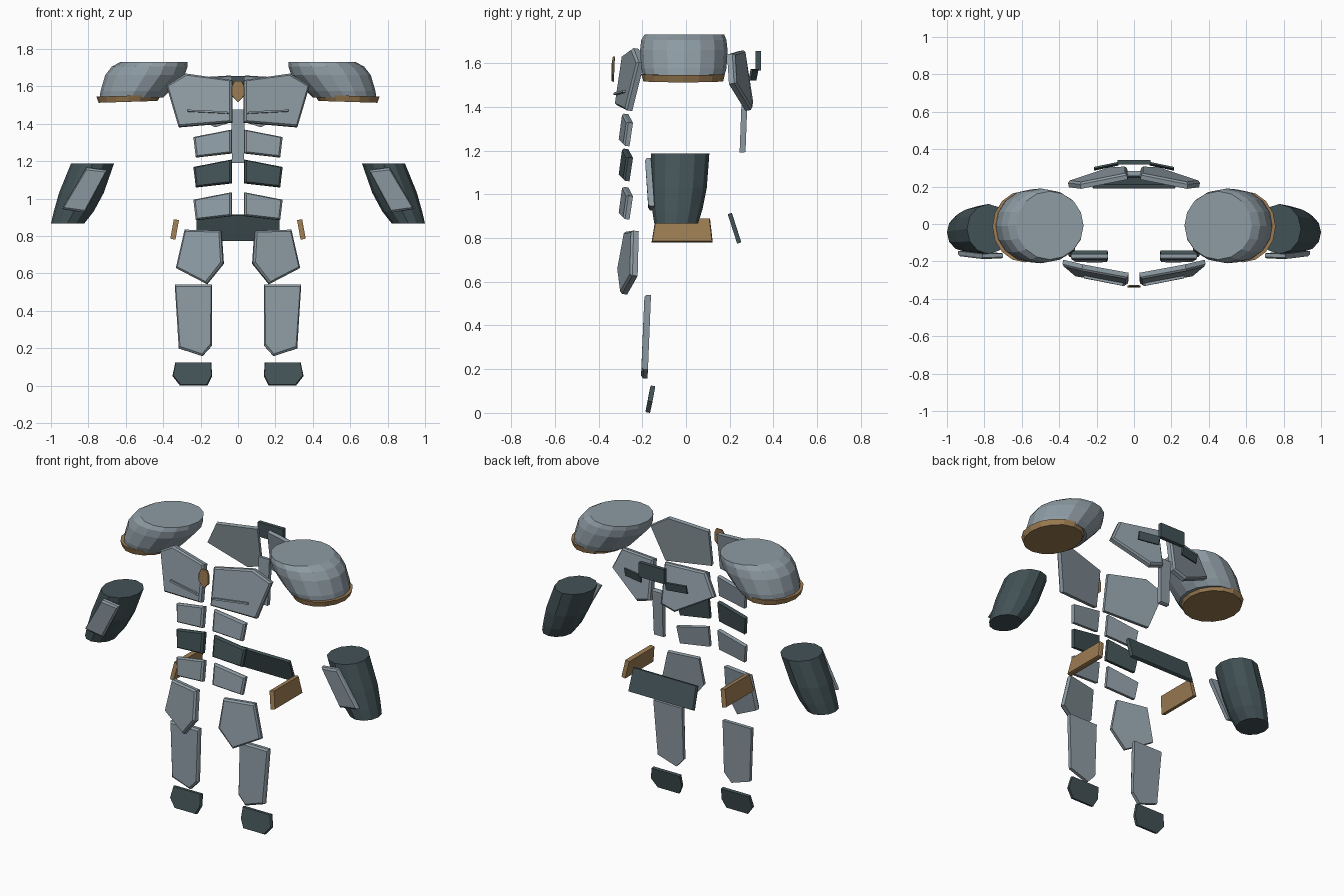
import bpy, bmesh, math
from mathutils import Vector


def material(name, rgb):
    m = bpy.data.materials.new(name)
    m.diffuse_color = (*rgb, 1)
    return m


GREY = material("plate_grey", (0.27, 0.33, 0.37))
DARK = material("dark_slate", (0.055, 0.085, 0.093))
BROWN = material("tan_brown", (0.33, 0.20, 0.085))


def loft(name, rings, mat):
    """Skin a stack of equal-length point rings and cap both ends."""
    bm = bmesh.new()
    loops = [[bm.verts.new(p) for p in ring] for ring in rings]
    n = len(loops[0])
    for a, b in zip(loops, loops[1:]):
        for i in range(n):
            j = (i + 1) % n
            bm.faces.new((a[i], a[j], b[j], b[i]))
    bm.faces.new(loops[0][::-1])
    bm.faces.new(loops[-1])
    bmesh.ops.recalc_face_normals(bm, faces=bm.faces)
    me = bpy.data.meshes.new(name)
    bm.to_mesh(me)
    bm.free()
    me.materials.append(mat)
    ob = bpy.data.objects.new(name, me)
    bpy.context.collection.objects.link(ob)


def pair(name, rings, mat):
    for side, s in (("left", 1), ("right", -1)):
        loft(f"{name}_{side}", [[(p[0] * s, p[1], p[2]) for p in r] for r in rings], mat)


def plate(name, pts, t, mat, out=(0, -1, 0), both=True, bevel=0.012):
    """Armour plate: outer outline with chamfered rim, thickened inwards."""
    pts = [Vector(p) for p in pts]
    c = sum(pts, Vector()) / len(pts)
    n = Vector()
    for a, b in zip(pts, pts[1:] + pts[:1]):
        n += (a - c).cross(b - c)
    n.normalize()
    if n.dot(Vector(out)) < 0:
        n = -n
    face = [p + (c - p).normalized() * bevel for p in pts]
    rim = [p - n * t * 0.3 for p in pts]
    back = [p - n * t for p in pts]
    (pair if both else loft)(name, [face, rim, back], mat)


def box(name, x, y, z, mat):
    loft(name, [[(x[0], y[0], h), (x[1], y[0], h), (x[1], y[1], h), (x[0], y[1], h)]
                for h in z], mat)


def oval(x0, x1, y0, y1, z, n=16, tilt=0.0):
    cx, cy, rx, ry = (x0 + x1) / 2, (y0 + y1) / 2, (x1 - x0) / 2, (y1 - y0) / 2
    return [(cx + rx * math.cos(k * math.tau / n), cy + ry * math.sin(k * math.tau / n),
             z + tilt * math.cos(k * math.tau / n)) for k in range(n)]


# Shoulder shells and their tan rims
pair("shoulder_shell", [oval(0.40, 0.74, -0.195, 0.175, 1.54),
                        oval(0.365, 0.735, -0.205, 0.185, 1.575),
                        oval(0.285, 0.71, -0.21, 0.19, 1.66),
                        oval(0.27, 0.675, -0.205, 0.185, 1.705),
                        oval(0.27, 0.63, -0.19, 0.175, 1.73)], GREY)
pair("shoulder_rim", [oval(0.43, 0.745, -0.195, 0.17, 1.517, tilt=-0.005),
                      oval(0.41, 0.757, -0.205, 0.178, 1.55, tilt=-0.005)], BROWN)

# Forearm guards with a raised plate on the front
pair("forearm", [oval(0.823, 1.0, -0.145, 0.055, 0.866, 12),
                 oval(0.772, 0.985, -0.155, 0.075, 0.93, 12),
                 oval(0.718, 0.957, -0.16, 0.095, 1.03, 12),
                 oval(0.663, 0.893, -0.16, 0.107, 1.187, 12)], DARK)
plate("forearm_plate", [(0.70, -0.185, 1.15), (0.81, -0.188, 1.165),
                        (0.94, -0.172, 0.945), (0.82, -0.172, 0.925)], 0.028, GREY)

# Chest plates, trim ridges and collar badge
plate("chest_plate", [(0.035, -0.295, 1.635), (0.28, -0.25, 1.67), (0.385, -0.225, 1.605),
                      (0.32, -0.28, 1.385), (0.035, -0.328, 1.41)], 0.035, GREY)
plate("chest_ridge", [(0.05, -0.333, 1.455), (0.06, -0.33, 1.466), (0.27, -0.288, 1.476),
                      (0.27, -0.29, 1.466)], 0.02, GREY, bevel=0.002)
plate("collar_badge", [(-0.035, -0.34, 1.60), (-0.02, -0.335, 1.63), (0.02, -0.335, 1.63),
                       (0.035, -0.34, 1.60), (0.035, -0.34, 1.55), (0, -0.34, 1.515),
                       (-0.035, -0.34, 1.55)], 0.01, BROWN, both=False, bevel=0.003)

# Three rows of abdomen plates
for row, (z, mat) in enumerate(((1.37, GREY), (1.21, DARK), (1.035, GREY)), 1):
    plate(f"abdomen_plate_{row}", [(0.035, -0.293, z), (0.24, -0.272, z - 0.04),
                                   (0.227, -0.288, z - 0.147), (0.035, -0.31, z - 0.125)],
          0.03, mat)

# Back plates, spine strip and small pack with wings
plate("back_plate", [(0.04, 0.272, 1.66), (0.29, 0.222, 1.645), (0.355, 0.23, 1.51),
                     (0.13, 0.306, 1.387), (0.04, 0.31, 1.415)], 0.035, GREY, (0, 1, 0))
plate("spine_strip", [(-0.037, 0.283, 1.475), (0.037, 0.283, 1.475),
                      (0.032, 0.272, 1.19), (-0.032, 0.272, 1.19)], 0.027, GREY,
      (0, 1, 0), False, 0.005)
box("back_pack", (-0.087, 0.087), (0.318, 0.342), (1.565, 1.655), DARK)
plate("pack_wing", [(0.085, 0.332, 1.57), (0.215, 0.305, 1.57),
                    (0.215, 0.295, 1.52), (0.085, 0.322, 1.52)], 0.01, DARK, (0, 1, 0),
      bevel=0.002)

# Rear belt and hip plates
plate("rear_belt", [(-0.22, 0.21, 0.915), (0.22, 0.21, 0.915),
                    (0.225, 0.253, 0.78), (-0.225, 0.253, 0.78)], 0.02, DARK,
      (0, 1, 0), False, 0.004)
plate("hip_plate", [(0.343, -0.14, 0.89), (0.343, 0.11, 0.89),
                    (0.362, 0.122, 0.785), (0.362, -0.157, 0.785)], 0.028, BROWN,
      (1, 0, 0), bevel=0.004)

# Thigh, shin and foot plates
plate("thigh_plate", [(0.095, -0.285, 0.83), (0.288, -0.25, 0.835), (0.335, -0.255, 0.63),
                      (0.172, -0.303, 0.545), (0.083, -0.318, 0.655)], 0.035, GREY)
plate("shin_plate", [(0.14, -0.19, 0.54), (0.338, -0.19, 0.54), (0.317, -0.204, 0.20),
                     (0.19, -0.206, 0.158), (0.14, -0.204, 0.213)], 0.03, GREY)
plate("foot_plate", [(0.143, -0.162, 0.126), (0.335, -0.162, 0.126), (0.35, -0.175, 0.055),
                     (0.31, -0.186, 0.004), (0.163, -0.186, 0.004), (0.138, -0.175, 0.055)],
      0.022, DARK, bevel=0.004)
